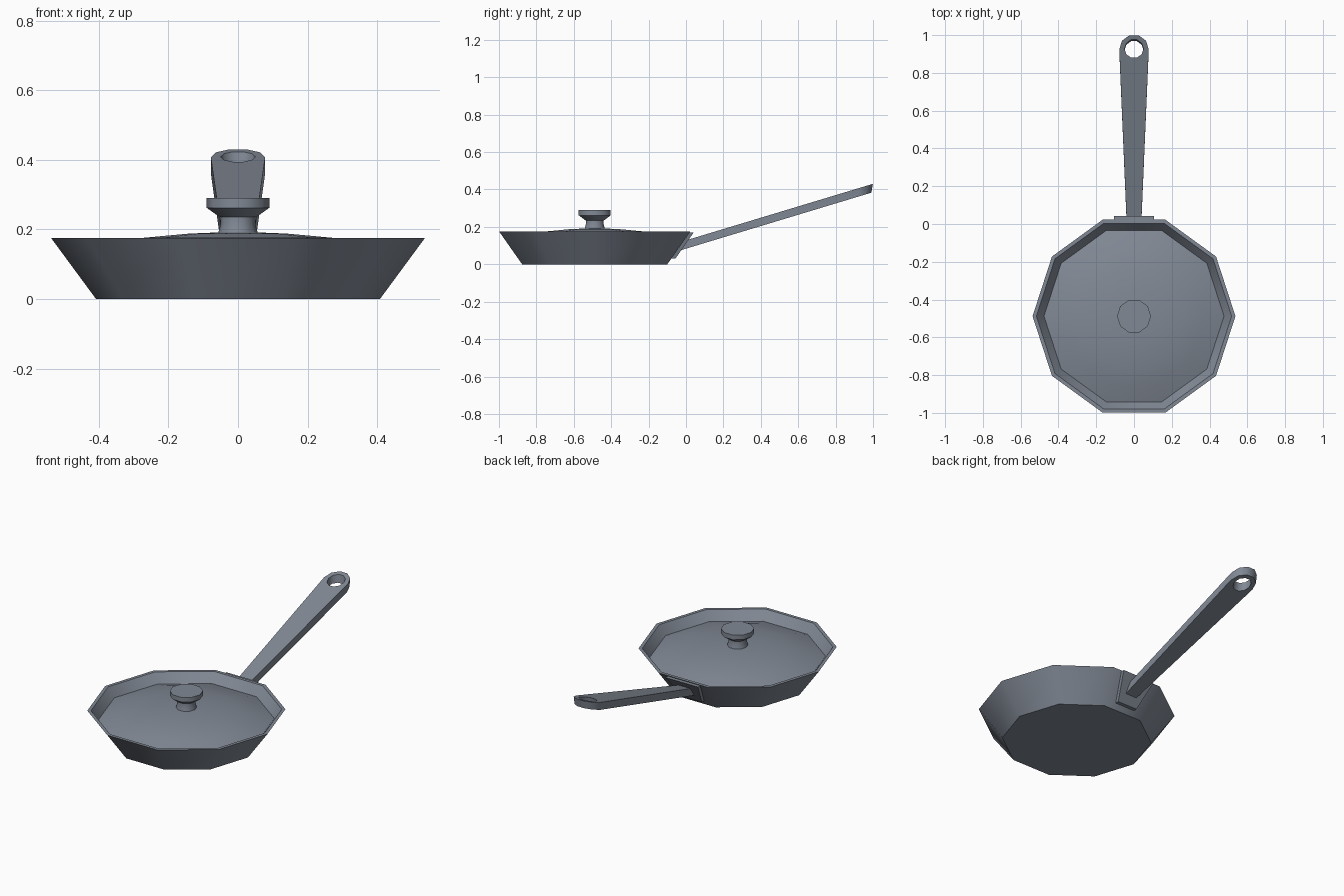
import bpy, bmesh, math
from mathutils import Vector

if "Cube" in bpy.data.objects:
    bpy.data.objects.remove(bpy.data.objects["Cube"])

SIDES = 10
CENTRE_Y = -0.488

metal = bpy.data.materials.new("blue_grey_metal")
metal.diffuse_color = (0.22, 0.25, 0.30, 1)
metal.use_nodes = True
metal.node_tree.nodes["Principled BSDF"].inputs["Base Color"].default_value = metal.diffuse_color


def finish(bm, name):
    """Turn a bmesh into a named object, smooth except at sharp edges."""
    bmesh.ops.recalc_face_normals(bm, faces=bm.faces[:])
    mesh = bpy.data.meshes.new(name)
    bm.to_mesh(mesh)
    bm.free()
    mesh.materials.append(metal)
    obj = bpy.data.objects.new(name, mesh)
    bpy.context.collection.objects.link(obj)
    bpy.ops.object.select_all(action='DESELECT')
    obj.select_set(True)
    bpy.context.view_layer.objects.active = obj
    bpy.ops.object.shade_smooth_by_angle(angle=math.radians(40))
    return obj


def ring(radius, cx, cy, a0=0, a1=360, step=36):
    return [(cx + radius * math.cos(math.radians(a)), cy + radius * math.sin(math.radians(a)))
            for a in range(a0, a1, step)]


def lathe(name, profile):
    """Ten-sided turned shape from (radius, z) points, capped at both ends."""
    bm = bmesh.new()
    rings = [[bm.verts.new((x, y, z)) for x, y in ring(r, 0, CENTRE_Y)] for r, z in profile]
    for low, high in zip(rings, rings[1:]):
        for i in range(SIDES):
            j = (i + 1) % SIDES
            bm.faces.new((low[i], low[j], high[j], high[i]))
    bm.faces.new(rings[0])
    bm.faces.new(rings[-1])
    return finish(bm, name)


# Pan body with a thin rim and hollow inside
lathe("pan", [(0.408, 0), (0.537, 0.175), (0.517, 0.175), (0.403, 0.02)])

# Domed lid resting inside the pan
lathe("lid", [(0.474, 0.112), (0.477, 0.12), (0.38, 0.152), (0.27, 0.176),
              (0.14, 0.188), (0.04, 0.192)])

# Lid knob
lathe("lid_knob", [(0.058, 0.185), (0.050, 0.215), (0.050, 0.235), (0.055, 0.237),
                   (0.090, 0.262), (0.090, 0.290)])

# Mounting plate lying on the sloped back wall
bm = bmesh.new()
quads = []
for offset in (-0.008, 0.022):
    quads.append([bm.verts.new((x, -0.100 + 0.701 * z + offset, z))
                  for x, z in ((-0.065, 0.03), (0.065, 0.03), (0.107, 0.17), (-0.107, 0.17))])
for q in quads:
    bm.faces.new(q)
for i in range(4):
    j = (i + 1) % 4
    bm.faces.new((quads[0][i], quads[0][j], quads[1][j], quads[1][i]))
finish(bm, "handle_plate")

# Tapered, rising handle with a hanging hole
TIP_Y = 0.925
bm = bmesh.new()
outline = [(-0.037, -0.03), (0.037, -0.03)] + ring(0.078, 0, TIP_Y, 0, 181)
edges = []
for loop in (outline, ring(0.05, 0, TIP_Y + 0.003)):
    vs = [bm.verts.new((x, y, 0.43 + 0.302 * (y - 0.999))) for x, y in loop]
    edges += [bm.edges.new((vs[i], vs[(i + 1) % len(vs)])) for i in range(len(vs))]
bmesh.ops.triangle_fill(bm, edges=edges, use_beauty=True, normal=Vector((0, 0, 1)))
solid = bmesh.ops.extrude_face_region(bm, geom=bm.faces[:], use_keep_orig=True)
for v in solid["geom"]:
    if isinstance(v, bmesh.types.BMVert):
        v.co += Vector((0, -0.008, -0.047))
finish(bm, "handle")
